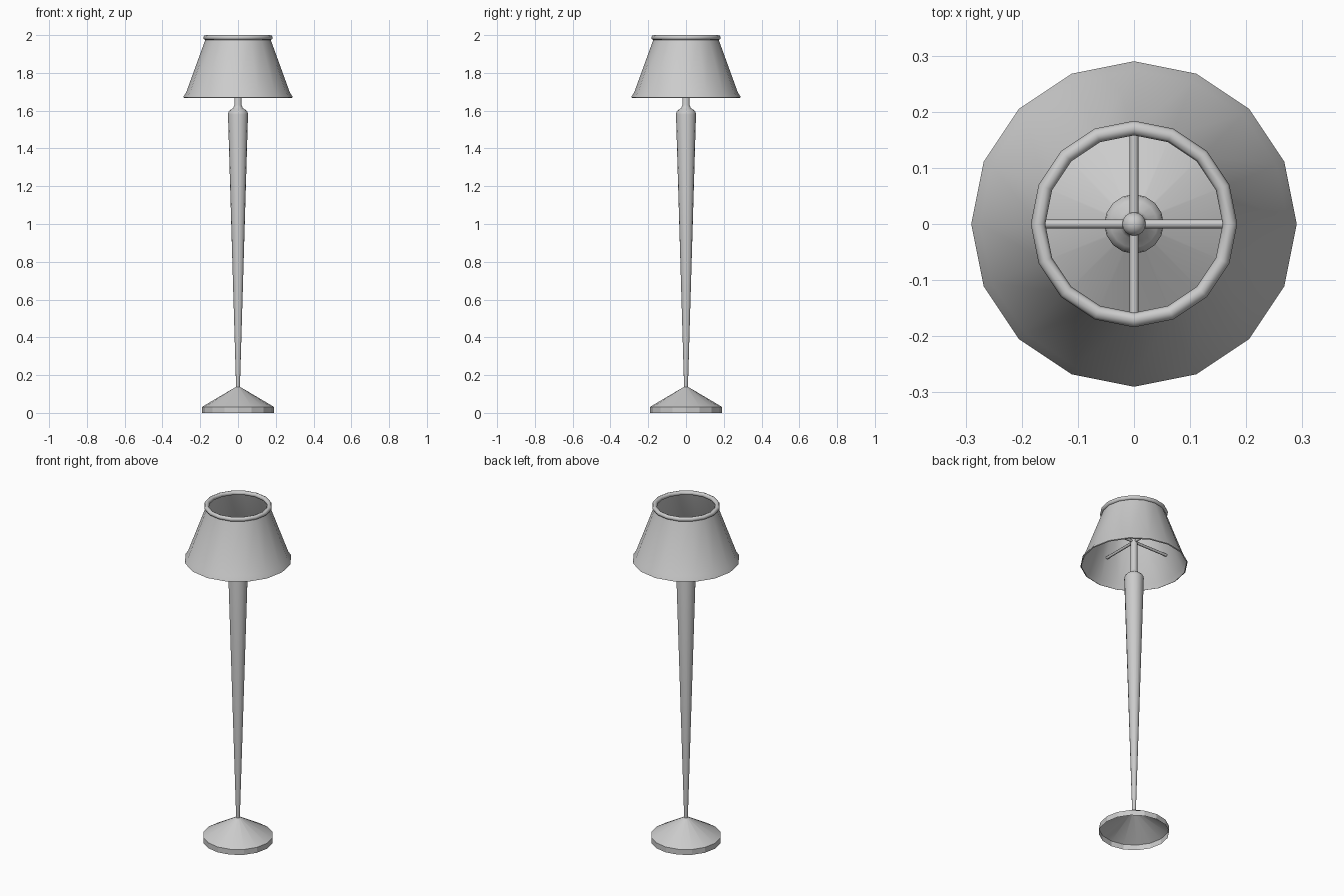
import bpy, math
from mathutils import Vector

if "Cube" in bpy.data.objects:
    bpy.data.objects.remove(bpy.data.objects["Cube"])


def finish(ob, name, angle=40):
    ob.name = name
    bpy.ops.object.select_all(action='DESELECT')
    ob.select_set(True)
    bpy.context.view_layer.objects.active = ob
    bpy.ops.object.shade_smooth_by_angle(angle=math.radians(angle))
    return ob


def lathe(name, profile, sides=16, angle=40):
    """Spin an (r, z) profile, listed bottom to top on the outside, about z."""
    verts, faces = [], []
    for r, z in profile:
        for i in range(sides):
            a = 2 * math.pi * i / sides
            verts.append((r * math.cos(a), r * math.sin(a), z))
    for k in range(len(profile) - 1):
        for i in range(sides):
            j = (i + 1) % sides
            faces.append((k * sides + i, k * sides + j,
                          (k + 1) * sides + j, (k + 1) * sides + i))
    me = bpy.data.meshes.new(name)
    me.from_pydata(verts, [], faces)
    ob = bpy.data.objects.new(name, me)
    bpy.context.collection.objects.link(ob)
    return finish(ob, name, angle)


# Hollow conical foot
lathe("base", [(0.19, 0), (0.19, 0.032), (0.012, 0.137)], angle=15)

# Tapered column with rounded shoulder and thin neck
lathe("column", [(0.010, 0.13), (0.053, 1.58), (0.051, 1.592), (0.042, 1.603),
                 (0.026, 1.613), (0.019, 1.63), (0.019, 1.82)])

# Ball on top of the neck
bpy.ops.mesh.primitive_uv_sphere_add(segments=16, ring_count=8, radius=0.021,
                                     location=(0, 0, 1.82))
finish(bpy.context.object, "finial")

# Crossed arms that carry the shade
for axis, rot in (("x", (0, math.pi / 2, 0)), ("y", (math.pi / 2, 0, 0))):
    bpy.ops.mesh.primitive_cylinder_add(vertices=8, radius=0.008, depth=0.455,
                                        location=(0, 0, 1.81), rotation=rot)
    finish(bpy.context.object, "shade_arm_" + axis, 50)

# Open sixteen-sided shade with flared lower lip
lathe("shade", [(0.284, 1.667), (0.29, 1.67), (0.288, 1.676), (0.275, 1.695),
                (0.172, 1.978)])

# Rolled upper rim
bpy.ops.mesh.primitive_torus_add(major_segments=16, minor_segments=8,
                                 major_radius=0.171, minor_radius=0.013,
                                 location=(0, 0, 1.987))
finish(bpy.context.object, "shade_top_rim", 50)
